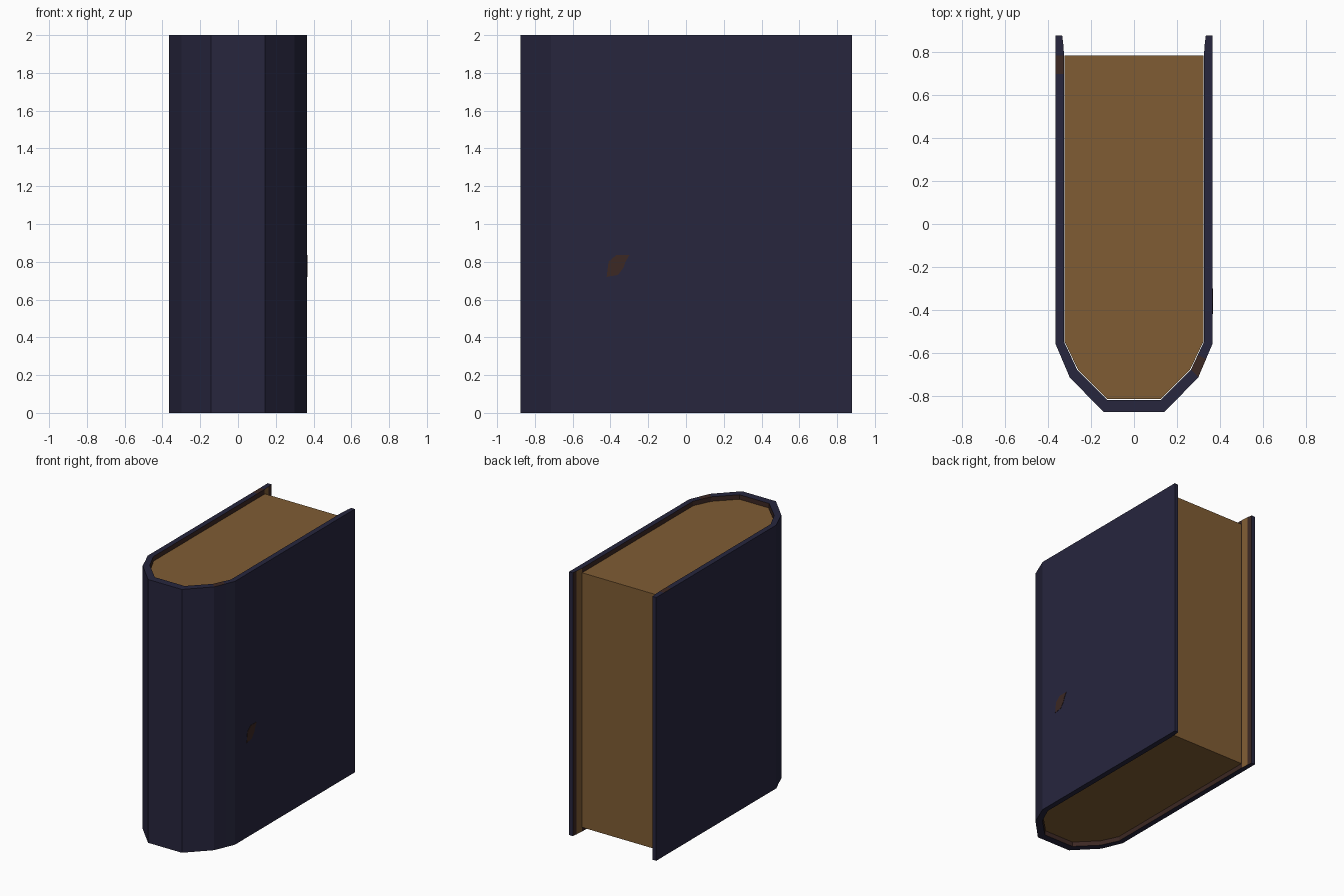
import bpy
import bmesh

cube = bpy.data.objects.get("Cube")
if cube:
    bpy.data.objects.remove(cube, do_unlink=True)


def make_material(name, color):
    mat = bpy.data.materials.new(name)
    mat.use_nodes = True
    mat.diffuse_color = (*color, 1)
    mat.node_tree.nodes["Principled BSDF"].inputs["Base Color"].default_value = (*color, 1)
    return mat


navy = make_material("navy_leather", (0.020, 0.019, 0.048))
paper = make_material("tan_paper", (0.215, 0.108, 0.034))
worn = make_material("worn_brown", (0.045, 0.021, 0.017))
NAVY, PAPER, WORN = range(3)


def finish(bm, name, mats):
    bmesh.ops.recalc_face_normals(bm, faces=bm.faces)
    mesh = bpy.data.meshes.new(name)
    bm.to_mesh(mesh)
    bm.free()
    for mat in mats:
        mesh.materials.append(mat)
    obj = bpy.data.objects.new(name, mesh)
    bpy.context.collection.objects.link(obj)
    return obj


def prism(name, outline, offset, mats):
    """Extrude a closed outline of 3D points along an offset."""
    bm = bmesh.new()
    face = bm.faces.new([bm.verts.new(p) for p in outline])
    ext = bmesh.ops.extrude_face_region(bm, geom=[face])
    moved = [v for v in ext["geom"] if isinstance(v, bmesh.types.BMVert)]
    bmesh.ops.translate(bm, vec=offset, verts=moved)
    return finish(bm, name, mats)


def mirrored(half):
    return half + [(-x, y) for x, y in reversed(half)]


HEIGHT = 2.0

# Cover cross-section: left half, from the open edge round to the spine
outer = mirrored([(.366, .88), (.366, .84), (.366, .785), (.366, .70),
                  (.366, -.56), (.336, -.63), (.30, -.715), (.142, -.877)])
inner = mirrored([(.335, .88), (.33, .84), (.326, .785), (.326, .70),
                  (.326, -.55), (.298, -.61), (.265, -.68), (.125, -.82)])

# Cover: four walls per segment, closed at the two open edges
bm = bmesh.new()
rings = []
for o, i in zip(outer, inner):
    rings.append([bm.verts.new((*p, z)) for p, z in
                  ((o, 0), (o, HEIGHT), (i, HEIGHT), (i, 0))])
for a, b in zip(rings, rings[1:]):
    for k in range(4):
        n = (k + 1) % 4
        face = bm.faces.new((a[k], b[k], b[n], a[n]))
        c = face.calc_center_median()
        if k == 2:
            # lining: paper beside the page block, worn elsewhere
            face.material_index = PAPER if .785 < c.y < .84 else WORN
        elif k == 1:
            # scuffs on the top rim
            scuffed = (c.x > 0 and -.72 < c.y < -.62) or (c.x < 0 and .70 < c.y < .785)
            face.material_index = WORN if scuffed else NAVY
for end in (rings[0], rings[-1]):
    bm.faces.new(end)
finish(bm, "cover", [navy, paper, worn])

# Page block, set slightly in from the cover's top and bottom
INSET = 0.033
pages = mirrored([(.323, .785), (.323, -.55), (.262, -.678), (.123, -.817)])
prism("page_block", [(x, y, INSET) for x, y in pages],
      (0, 0, HEIGHT - 2 * INSET), [paper])

# Small scuff on the left board
scuff = [(-.42, .72), (-.36, .73), (-.33, .77), (-.32, .80), (-.30, .835),
         (-.37, .835), (-.41, .80)]
prism("board_scuff", [(.365, y, z) for y, z in scuff], (.003, 0, 0), [worn])
